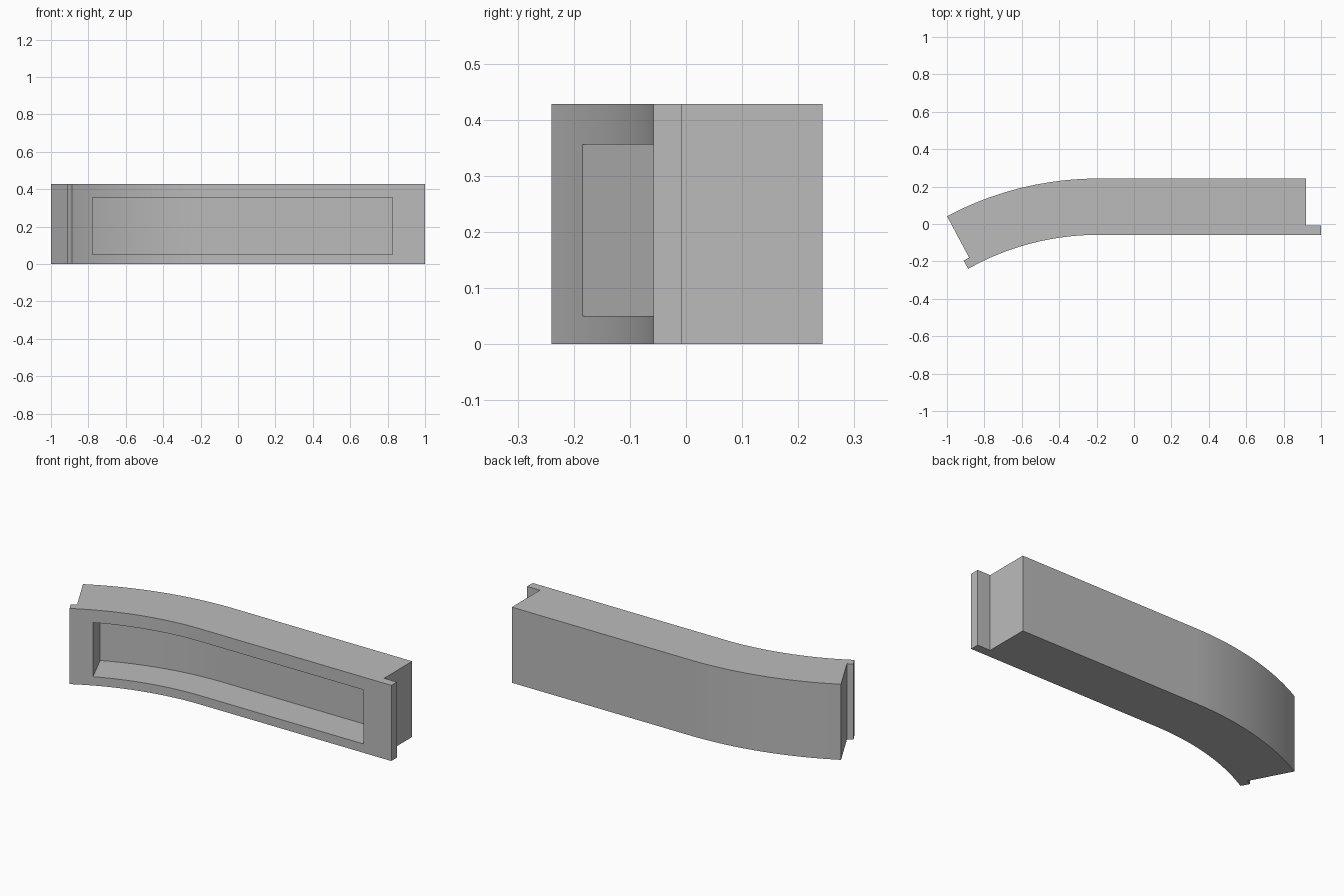
import bpy
import bmesh
from math import sin, cos, radians

cube = bpy.data.objects.get("Cube")
if cube:
    bpy.data.objects.remove(cube, do_unlink=True)

HEIGHT = 0.428
FRONT, STEP, BACK = -0.058, -0.008, 0.243   # depth of front face, lip step, back face
BEND_X = -0.192                             # where the straight run starts to bend
CENTRE_Y = BACK - 1.72                      # bend centre
STEPS = 40

grey = bpy.data.materials.new("plain grey")
grey.use_nodes = True
colour = (0.5, 0.5, 0.5, 1)
grey.diffuse_color = colour
grey.node_tree.nodes["Principled BSDF"].inputs["Base Color"].default_value = colour


def bend(y, degrees):
    """Point on the bend, swept from the straight line at depth y."""
    a, r = radians(degrees), y - CENTRE_Y
    return (BEND_X - r * sin(a), CENTRE_Y + r * cos(a))


def arc(y, degrees):
    return [bend(y, degrees * i / STEPS) for i in range(STEPS + 1)]


def prism(name, outline, z0, z1):
    bm = bmesh.new()
    base = bm.faces.new([bm.verts.new((x, y, z0)) for x, y in outline])
    top = bmesh.ops.extrude_face_region(bm, geom=[base])["geom"]
    bmesh.ops.translate(bm, vec=(0, 0, z1 - z0),
                        verts=[v for v in top if isinstance(v, bmesh.types.BMVert)])
    bmesh.ops.recalc_face_normals(bm, faces=bm.faces)
    mesh = bpy.data.meshes.new(name)
    bm.to_mesh(mesh)
    bm.free()
    mesh.materials.append(grey)
    obj = bpy.data.objects.new(name, mesh)
    bpy.context.collection.objects.link(obj)
    return obj


# Curved body with a thin front lip at each end
outline = [(1.0, FRONT), (1.0, STEP), (0.92, STEP), (0.92, BACK)]
outline += arc(BACK, 28)
outline += [bend(STEP, 28), bend(STEP, 29.3)]
outline += arc(FRONT, 29.3)[::-1]
body = prism("curved_body", outline, 0, HEIGHT)

# Long pocket in the front, following the bend
floor, mouth = FRONT + 0.2, FRONT - 0.05
pocket = [(0.825, mouth), (0.825, floor)] + arc(floor, 24.4) + arc(mouth, 24.4)[::-1]
cutter = prism("pocket_cutter", pocket, 0.05, 0.356)
cutter.hide_render = True

cut = body.modifiers.new("pocket", 'BOOLEAN')
cut.operation = 'DIFFERENCE'
cut.solver = 'EXACT'
cut.object = cutter

bpy.ops.object.select_all(action='DESELECT')
body.select_set(True)
bpy.context.view_layer.objects.active = body
bpy.ops.object.modifier_apply(modifier=cut.name)
bpy.data.objects.remove(cutter, do_unlink=True)
bpy.ops.object.shade_smooth_by_angle(angle=radians(30))
